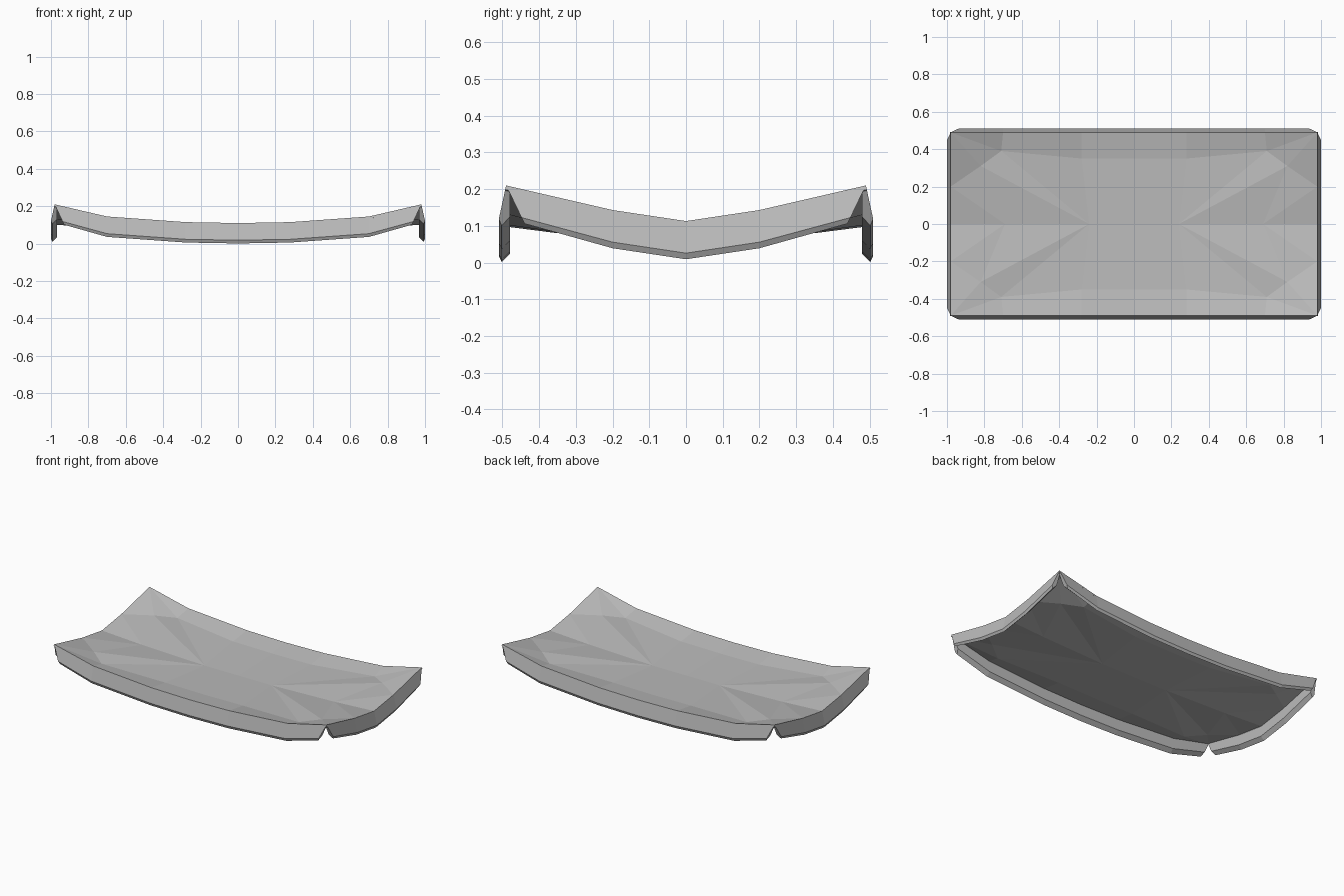
import bpy, bmesh
from mathutils import Vector

cube = bpy.data.objects.get("Cube")
if cube:
    bpy.data.objects.remove(cube)

grey = bpy.data.materials.new("canvas grey")
grey.use_nodes = True
colour = (0.5, 0.5, 0.5, 1)
grey.diffuse_color = colour
grey.node_tree.nodes["Principled BSDF"].inputs["Base Color"].default_value = colour


def finish(bm, name):
    mesh = bpy.data.meshes.new(name)
    bm.to_mesh(mesh)
    bm.free()
    mesh.materials.append(grey)
    obj = bpy.data.objects.new(name, mesh)
    bpy.context.collection.objects.link(obj)
    return obj


# Sagging sheet: one quarter, mirrored to all four
points = {
    "C": (.98, .49, .21), "A": (.7, .49, .145), "B": (.28, .49, .115),
    "M": (0, .49, .11), "E": (.98, .2, .143), "F": (.98, 0, .113),
    "P": (.71, .39, .118), "T": (.82, .31, .135), "Q": (.28, .35, .095),
    "N": (0, .35, .092), "R": (.24, 0, .083), "S": (.69, 0, .097),
    "O": (0, 0, .083),
}
faces = "CAP ABQP BMNQ NORQ PQR PRT CPT CTE TSE TRS SFE".split()

bm = bmesh.new()
for sx in (1, -1):
    for sy in (1, -1):
        verts = {k: bm.verts.new((x * sx, y * sy, z)) for k, (x, y, z) in points.items()}
        for f in faces:
            bm.faces.new([verts[k] for k in f])
bmesh.ops.remove_doubles(bm, verts=bm.verts, dist=0.0001)
bm.normal_update()
for f in bm.faces:
    if f.normal.z < 0:
        f.normal_flip()
sheet = finish(bm, "sagging_sheet")
solid = sheet.modifiers.new("thickness", "SOLIDIFY")
solid.thickness = 0.012
solid.offset = -1


# Hanging hems: a pointed section swept along each edge, narrowing below the corners
def make_flap(name, keys, along, outward, drop):
    half = [Vector(points[k]) for k in keys]
    # outward and downward shares of the hem section
    section = [(0, 0), (1, .84), (.6, 1), (-.55, .78), (-.55, .15)]
    stations = []
    for p in half:
        stations.append((p[along], p.z))
    stations += [(-a, z) for a, z in reversed(stations[:-1])]
    last = len(stations) - 1
    side = 1 - along
    bm = bmesh.new()
    rings = []
    for i, (a, z) in enumerate(stations):
        ring = []
        for out, down in section:
            co = Vector((0, 0, z - drop * down))
            pull = .05 * down if i in (0, last) else 0
            co[along] = a - pull * (1 if a > 0 else -1)
            co[side] = outward * (abs(half[0][side]) + .02 * out)
            ring.append(bm.verts.new(co))
        rings.append(ring)
    n = len(section)
    for r, s in zip(rings, rings[1:]):
        for j in range(n):
            bm.faces.new((r[j], r[(j + 1) % n], s[(j + 1) % n], s[j]))
    bm.faces.new(rings[0])
    bm.faces.new(rings[-1])
    bmesh.ops.recalc_face_normals(bm, faces=bm.faces)
    finish(bm, name)


make_flap("front_flap", "CABM", 0, -1, .109)
make_flap("back_flap", "CABM", 0, 1, .109)
make_flap("left_flap", "CEF", 1, 1, .104)
make_flap("right_flap", "CEF", 1, -1, .104)
